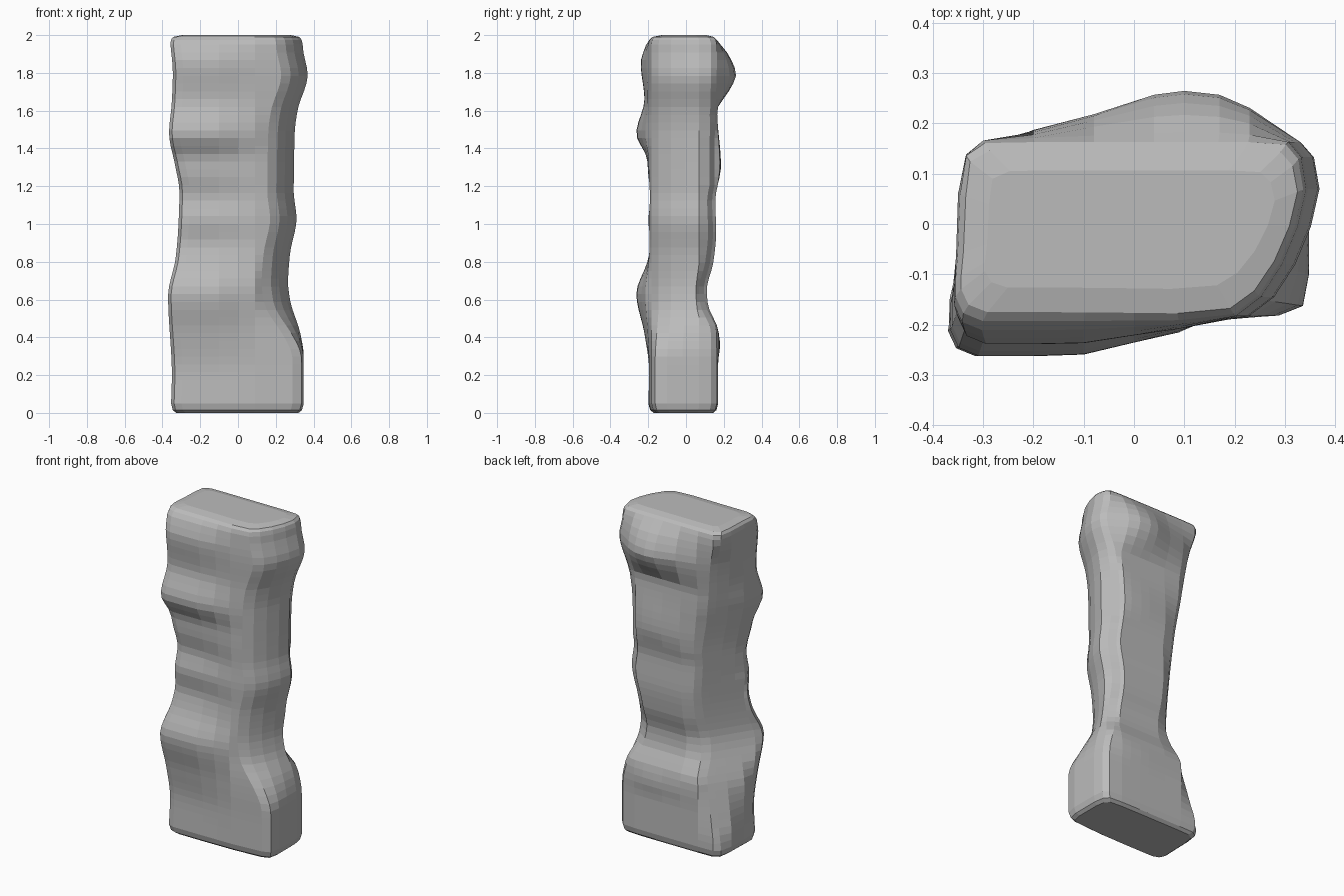
import bpy
import bmesh

default_cube = bpy.data.objects.get("Cube")
if default_cube:
    bpy.data.objects.remove(default_cube)

# Contours along the height: pairs of (height, position) in hundredths
SIDE_NEG = [(0, -35.5), (20, -35), (62, -37), (82, -33), (100, -31.5),
            (117, -31), (132, -33.5), (148, -36.5), (165, -35), (180, -34.5), (200, -36)]
SIDE_POS = [(0, 34.8), (30, 34.8), (42, 33), (60, 27.5), (69, 26.5), (84, 27.5),
            (103, 31), (117, 29.5), (148, 30), (160, 31.5), (179, 36.9), (192, 34.5), (200, 34)]
FRONT = [(0, -20), (22, -19.5), (42, -22), (63, -26.3), (80, -20.5), (90, -18.5), (102, -20),
         (114, -18), (126, -20), (134, -20.5), (148, -26.3), (166, -22), (185, -24), (194, -21.5), (200, -19)]
BACK = [(0, 17), (26, 17), (36, 18), (44, 17), (58, 11.5), (65, 11), (80, 14.5), (96, 16),
        (112, 15.5), (131, 18.5), (160, 16.5), (170, 22.5), (179, 26.5), (188, 23.5), (200, 16)]
SLANT = [(0, 36), (20, 31.5), (40, 26.5), (71, 18.5), (120, 22), (153, 27), (179, 31), (200, 36)]
ROUNDING = [(0, 0), (28, 0), (58, 100), (200, 100)]


def sample(keys, z):
    """Smooth curve through one contour, level at its peaks and dips."""
    h = z * 100
    slopes = [(b[1] - a[1]) / (b[0] - a[0]) for a, b in zip(keys, keys[1:])]
    tangents = [0] + [2 * p * q / (p + q) if p * q > 0 else 0 for p, q in zip(slopes, slopes[1:])] + [0]
    for i, ((h0, v0), (h1, v1)) in enumerate(zip(keys, keys[1:])):
        if h <= h1:
            span = h1 - h0
            t = (h - h0) / span
            blend = t * t * (3 - 2 * t)
            bend = t * (1 - t) * ((1 - t) * tangents[i] - t * tangents[i + 1]) * span
            return (mix(v0, v1, blend) + bend) / 100
    return keys[-1][1] / 100


def mix(a, b, t):
    return a + (b - a) * t


def section(z):
    """Outline of the grip at one height, starting at its front negative corner."""
    left, right = sample(SIDE_NEG, z), sample(SIDE_POS, z)
    front, back = sample(FRONT, z), sample(BACK, z)
    roundness = sample(ROUNDING, z)
    base = min(back, 0.168)
    left_back = max(left, -0.35)

    # Finger side of the front face, fading towards the thumb edge
    points = [(left, front + 0.05), (left + 0.016, front + 0.016), (left + 0.055, front)]
    for x, weight in ((-0.2, 1), (-0.1, 0.95), (0, 0.6), (0.09, 0.3)):
        points.append((x, mix(-0.195, front, weight)))

    # Thumb edge: square at the foot, softly rounded above
    square = ((-0.06, -0.182), (-0.012, -0.163), (0, -0.1), (0, -0.02), (0, 0.07))
    soft = ((-0.14, -0.183), (-0.09, -0.145), (-0.048, -0.08), (-0.017, -0.005), (0, 0.07))
    for (sx, sy), (rx, ry) in zip(square, soft):
        points.append((right + mix(sx, rx, roundness), min(mix(sy, ry, roundness), base * 0.48)))

    # Back corner, softer around the middle, then the back face with its palm swell
    soften = roundness * min(1, max(0, 2 - abs(z - 1.05) / 0.38))
    points.append((right - 0.01 - 0.015 * soften, base - 0.035 - 0.008 * soften))
    points.append((right - 0.035 - 0.03 * soften, base - 0.005 - 0.012 * soften))
    swell = back - base
    for x, weight in ((0.23, 0.65), (0.17, 0.92), (0.1, 1), (0.04, 0.92)):
        points.append((min(x, right - 0.08), base + swell * weight))

    # Far back corner and narrow side, pared away by a slanted plane
    limit = sample(SLANT, z)
    corner = [(-0.08, base + swell * 0.52), (-0.2, base + swell * 0.2),
              (left_back + 0.05, base - 0.002), (left_back + 0.008, base - 0.025),
              (left_back, 0.06), (mix(left_back, left, 0.5), -0.06), (left, front * 0.6)]
    pared = []
    for x, y in corner:
        excess = max(0, 0.54 * y - 0.84 * x - limit)
        pared.append((x + 0.84 * excess, y - 0.54 * excess))

    # Ease the pared edge into its neighbours
    points.append(pared[0])
    for before, here, after in zip(pared, pared[1:], pared[2:]):
        points.append(tuple(mix(h, (b + a) / 2, 0.4 * soften) for b, h, a in zip(before, here, after)))
    points.append(pared[-1])
    return points


def ring(bm, z, inset):
    """One loop of vertices, drawn in slightly at the bevelled ends."""
    return [bm.verts.new((x * (1 - inset / 0.34), y * (1 - inset / 0.18), z))
            for x, y in section(z)]


# Grip body: loft of the outlines from foot to top
bm = bmesh.new()
STEPS = 46
levels = [(0, 0.027), (0.015, 0.009)]
levels += [(mix(0.05, 1.95, i / STEPS), 0) for i in range(STEPS + 1)]
levels += [(1.975, 0.004), (1.99, 0.015), (2, 0.06)]
rings = [ring(bm, z, inset) for z, inset in levels]
for lower, upper in zip(rings, rings[1:]):
    for i in range(len(lower)):
        j = (i + 1) % len(lower)
        bm.faces.new((lower[i], lower[j], upper[j], upper[i]))
bm.faces.new(list(reversed(rings[0])))
bm.faces.new(rings[-1])
bmesh.ops.recalc_face_normals(bm, faces=bm.faces)

mesh = bpy.data.meshes.new("grip_body")
bm.to_mesh(mesh)
bm.free()
grip = bpy.data.objects.new("grip_body", mesh)
bpy.context.collection.objects.link(grip)

# Plain grey material
grey = bpy.data.materials.new("plain_grey")
grey.use_nodes = True
colour = (0.5, 0.5, 0.5, 1)
grey.diffuse_color = colour
grey.node_tree.nodes["Principled BSDF"].inputs["Base Color"].default_value = colour
mesh.materials.append(grey)
